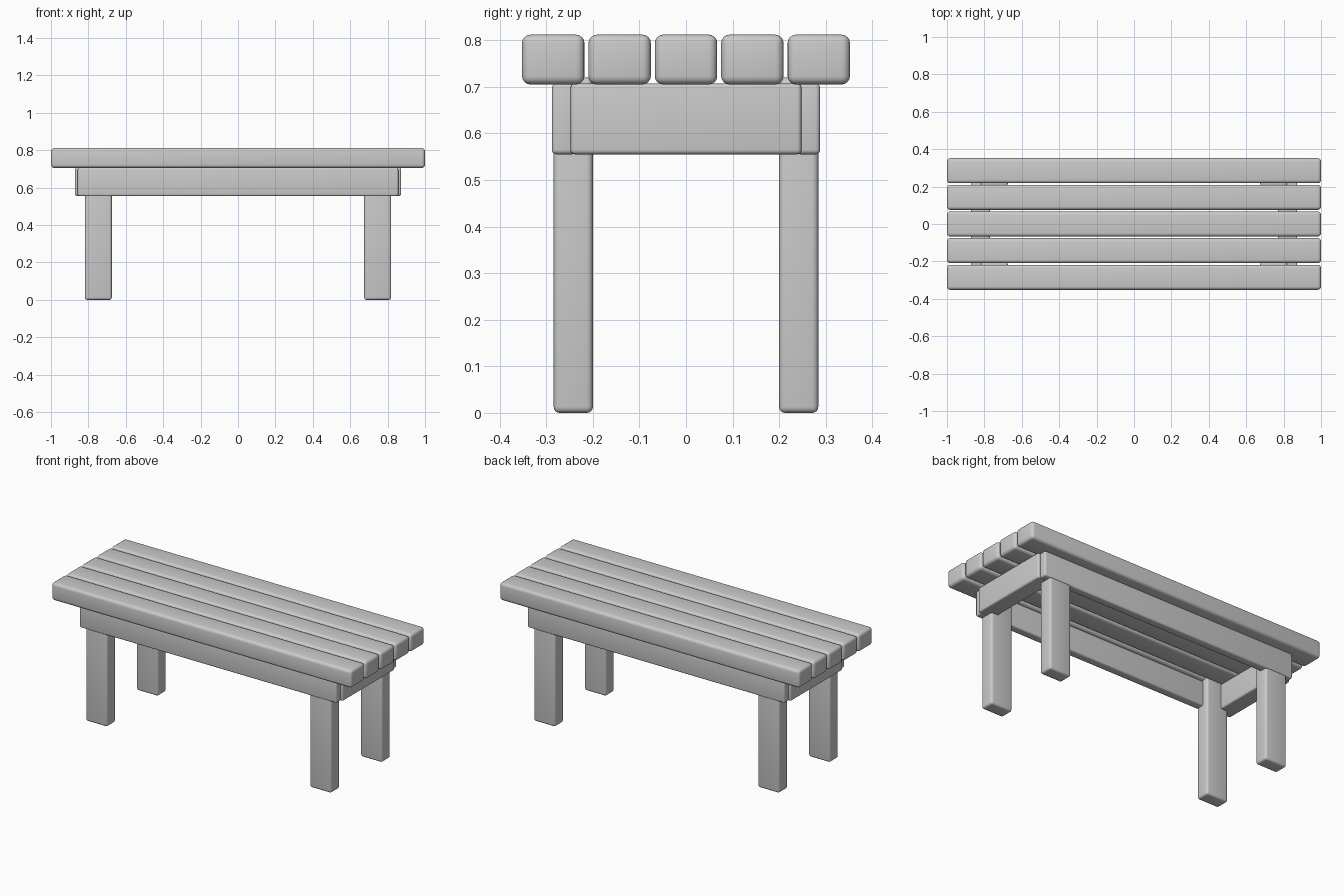
import bpy
import math

default = bpy.data.objects.get("Cube")
if default:
    bpy.data.objects.remove(default, do_unlink=True)

# Single plain grey
grey = bpy.data.materials.new("plain_grey")
grey.use_nodes = True
colour = (0.6, 0.6, 0.6, 1)
grey.diffuse_color = colour
grey.node_tree.nodes["Principled BSDF"].inputs["Base Color"].default_value = colour


def board(name, low, high, radius):
    """Round-edged block between two opposite corners."""
    centre = [(a + b) / 2 for a, b in zip(low, high)]
    bpy.ops.mesh.primitive_cube_add(size=1, location=centre)
    obj = bpy.context.object
    obj.name = name
    obj.scale = [b - a for a, b in zip(low, high)]
    bpy.ops.object.transform_apply(location=False, rotation=False, scale=True)
    bevel = obj.modifiers.new("rounded_edges", "BEVEL")
    bevel.width = radius
    bevel.segments = 4
    bpy.ops.object.modifier_apply(modifier=bevel.name)
    bpy.ops.object.shade_smooth_by_angle(angle=math.radians(35))
    obj.data.materials.append(grey)


# Seat slats
for i in range(5):
    y = (i - 2) * 0.1425
    board(f"seat_slat_{i + 1}", (-1, y - 0.067, 0.705), (1, y + 0.067, 0.812), 0.018)

# Long rails
for side, y in (("front", -0.262), ("back", 0.262)):
    board(f"{side}_rail", (-0.857, y - 0.026, 0.555), (0.857, y + 0.026, 0.707), 0.01)

# End rails and legs
for side, s in (("right", -1), ("left", 1)):
    x = s * 0.821
    board(f"{side}_end_rail", (x - 0.051, -0.248, 0.555), (x + 0.051, 0.248, 0.707), 0.01)
    for end, e in (("front", -1), ("back", 1)):
        x, y = s * 0.747, e * 0.242
        board(f"{end}_{side}_leg", (x - 0.072, y - 0.042, 0), (x + 0.072, y + 0.042, 0.72), 0.013)
